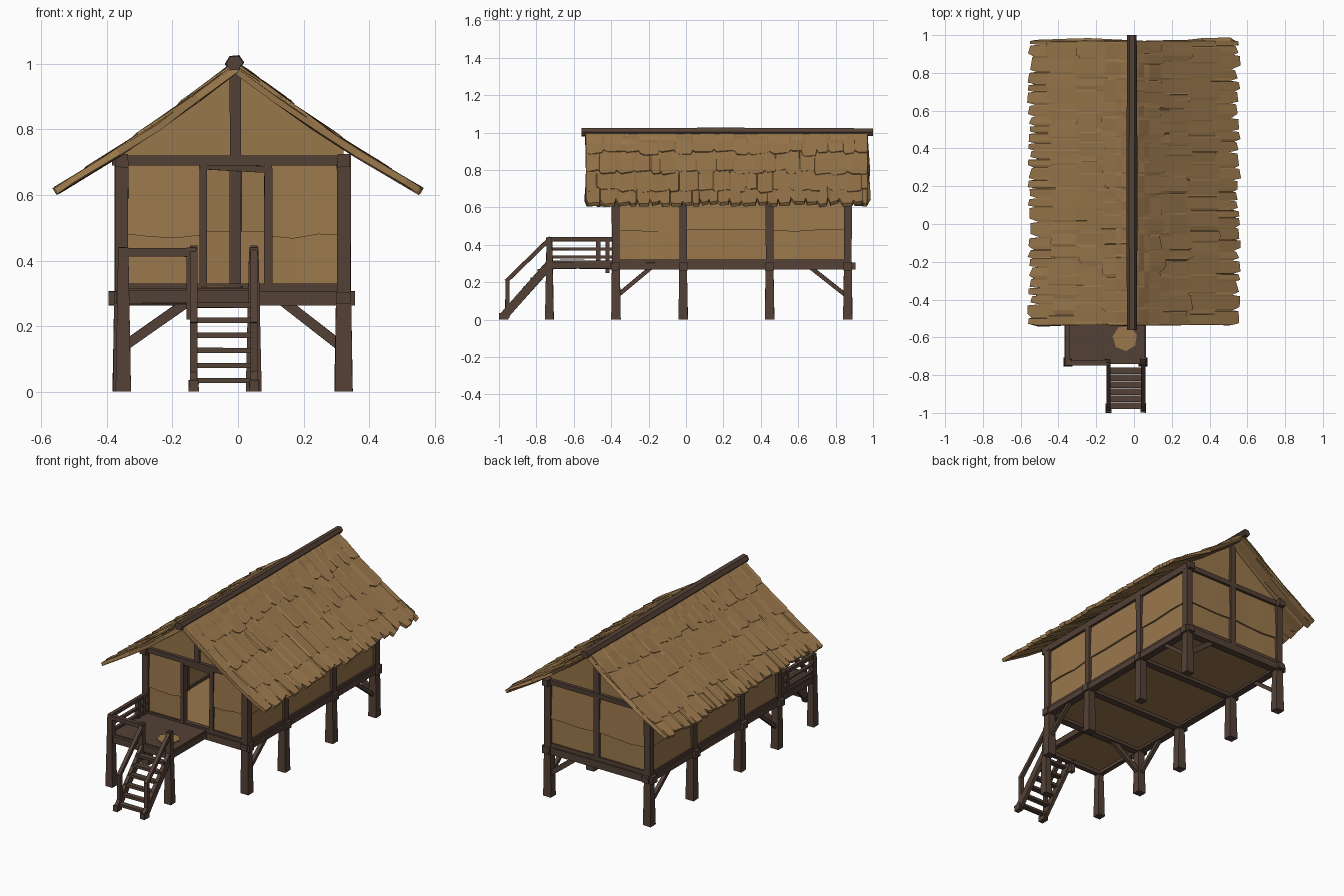
import bpy, bmesh, math, random
from mathutils import Vector as V

if "Cube" in bpy.data.objects:
    bpy.data.objects.remove(bpy.data.objects["Cube"])

random.seed(4)

def mat(name, c):
    m = bpy.data.materials.new(name)
    m.diffuse_color = (*c, 1)
    m.use_nodes = True
    m.node_tree.nodes["Principled BSDF"].inputs["Base Color"].default_value = m.diffuse_color
    return m

WOOD = mat("dark wood", (0.088, 0.053, 0.037))
STRAW = mat("straw thatch", (0.325, 0.188, 0.073))

def finish(name, bm, m, recalc=True):
    if recalc:
        bmesh.ops.recalc_face_normals(bm, faces=bm.faces)
    me = bpy.data.meshes.new(name)
    bm.to_mesh(me)
    bm.free()
    me.materials.append(m)
    ob = bpy.data.objects.new(name, me)
    bpy.context.collection.objects.link(ob)
    return ob

def beam(bm, p, q, w, h=None, taper=1.0):
    """Rough-hewn square timber from p to q; taper scales the q end."""
    h = h or w
    p, q = V(p), V(q)
    d = (q - p).normalized()
    side = V((1, 0, 0)) if abs(d.z) > 0.99 else d.cross(V((0, 0, 1))).normalized()
    up = side.cross(d)
    rings = []
    for c, k in ((p, 1), (q, taper)):
        ring = []
        for a, b in ((-1, -1), (1, -1), (1, 1), (-1, 1)):
            j = random.uniform(0.94, 1.06) * k * 0.5
            ring.append(bm.verts.new(c + side * a * w * j + up * b * h * j))
        rings.append(ring)
    a, b = rings
    bm.faces.new(a[::-1])
    bm.faces.new(b)
    for i in range(4):
        bm.faces.new((a[i], a[(i + 1) % 4], b[(i + 1) % 4], b[i]))

def timbers(name, items):
    bm = bmesh.new()
    for it in items:
        beam(bm, *it)
    return finish(name, bm, WOOD)

def prism(bm, pts, off):
    a = [bm.verts.new(V(p)) for p in pts]
    b = [bm.verts.new(V(p) + V(off)) for p in pts]
    bm.faces.new(a)
    bm.faces.new(b[::-1])
    n = len(a)
    for i in range(n):
        bm.faces.new((a[i], a[(i + 1) % n], b[(i + 1) % n], b[i]))

XL, XR, XC = -0.355, 0.322, -0.008
YS = (-0.375, -0.015, 0.447, 0.865)
YF, YB = YS[0], YS[-1]

# stilts flaring to the ground, and slimmer wall posts above
timbers("stilts", [((x, y, 0), (x, y, 0.29), 0.054, 0.05, 0.82) for x in (XL, XR) for y in YS])
timbers("wall_posts", [((x, y, 0.28), (x, y, 0.72), 0.042) for x in (XL, XR) for y in YS])

# floor frame
timbers("floor_beams",
        [((-0.395, y, 0.285), (0.357, y, 0.285), 0.045, 0.042) for y in YS] +
        [((x, -0.405, 0.287), (x, 0.905, 0.287), 0.045, 0.036) for x in (XL, XR)] +
        [((XL, y, 0.317), (XR, y, 0.317), 0.03, 0.026) for y in (YF, YB)] +
        [((x, YF, 0.312), (x, YB, 0.312), 0.03, 0.02) for x in (XL, XR)])

# diagonal braces under the floor
br = []
for x in (XL, XR):
    br += [((x, YF + 0.01, 0.13), (x, YF + 0.19, 0.28), 0.022),
           ((x, YB - 0.01, 0.13), (x, YB - 0.2, 0.28), 0.022)]
br += [((XL + 0.01, YF, 0.14), (XL + 0.21, YF, 0.28), 0.022, 0.03),
       ((XR - 0.01, YB, 0.14), (XR - 0.19, YB, 0.28), 0.022, 0.03)]
timbers("floor_braces", br)

# wall plates, tie beams and king posts
timbers("wall_plates",
        [((x, -0.42, 0.705), (x, 0.91, 0.705), 0.04, 0.04) for x in (XL, XR)] +
        [((-0.385, y, 0.705), (0.345, y, 0.705), 0.04, 0.03) for y in (YF, YB)])
timbers("king_posts", [((XC, YF, 0.71), (XC, YF, 0.97), 0.034),
                       ((XC, YB, 0.30), (XC, YB, 0.97), 0.036)])

# door frame
timbers("door_frame", [((-0.106, YF, 0.31), (-0.106, YF, 0.70), 0.022, 0.035),
                       ((0.092, YF, 0.31), (0.092, YF, 0.70), 0.024, 0.035),
                       ((-0.11, YF, 0.688), (0.10, YF, 0.677), 0.03, 0.02)])

# straw floor
bm = bmesh.new()
prism(bm, [(XL, YF, 0.283), (XR, YF, 0.283), (XR, YB, 0.283), (XL, YB, 0.283)], (0, 0, 0.025))
finish("house_floor", bm, STRAW)

# wall panels: two lapped straw courses between each pair of posts
def panel(bm, a, b, n, z0=0.315, z1=0.70):
    a, b, n = V((*a, 0)), V((*b, 0)), V((*n, 0))
    for lo, hi, out in ((z0, 0.49, 0.004), (0.475, z1, 0.012)):
        steps = 3
        zs = [lo + random.uniform(-0.008, 0.008) * (lo > z0) for _ in range(steps + 1)]
        outs = [out + random.uniform(-0.002, 0.004) for _ in range(steps + 1)]
        for i in range(steps):
            p, q = a.lerp(b, i / steps), a.lerp(b, (i + 1) / steps)
            prism(bm, [p + n * outs[i] + V((0, 0, zs[i])), q + n * outs[i + 1] + V((0, 0, zs[i + 1])),
                       q + n * 0.003 + V((0, 0, hi)), p + n * 0.003 + V((0, 0, hi))], -n * 0.012)

bm = bmesh.new()
for x, n in ((XL, -1), (XR, 1)):
    for y0, y1 in zip(YS, YS[1:]):
        panel(bm, (x, y0), (x, y1), (n, 0))
panel(bm, (XL, YF), (-0.106, YF), (0, -1))
panel(bm, (0.092, YF), (XR, YF), (0, -1))
panel(bm, (XL, YB), (XC, YB), (0, 1))
panel(bm, (XC, YB), (XR, YB), (0, 1))
finish("wall_panels", bm, STRAW)

# gable panels
bm = bmesh.new()
for y, n in ((YF, -1), (YB, 1)):
    for x in (XL, XR):
        prism(bm, [(x, y, 0.70), (XC, y, 0.70), (XC, y + n * 0.008, 0.975), (x, y, 0.745)],
              (0, -n * 0.012, 0))
finish("gable_panels", bm, STRAW)

# thatch: ragged courses on each slope
def thatch(name, side, s1, lift, thick, width, depth, vary):
    ys, ends = [], []
    y = -0.535
    while y < 0.968:
        w = min(random.uniform(0.6, 1.4) * width, 0.97 - y)
        e = s1 - random.uniform(0, vary)
        g = w * random.uniform(0.08, 0.3)
        ys += [y, y + g, y + w * 0.92]
        ends += [e - depth * random.uniform(0.4, 1), e, e - random.uniform(0, 0.03)]
        y += w
    ys.append(0.97)
    ends.append(s1 - depth)
    down = V((side * 0.573 if side > 0 else -0.557, 0, -0.375))
    norm = V((side * 0.545, 0, 0.838))
    bm = bmesh.new()
    rows = 4
    grid = []
    for r in range(rows + 1):
        t = r / rows
        row = []
        for yy, e in zip(ys, ends):
            s = e * t if r == rows else (s1 - depth - vary) * t
            l = lift + random.uniform(-0.003, 0.004) * (0 < r) - 0.012 * math.sin(math.pi * s)
            row.append(bm.verts.new(V((XC, yy, 0.993)) + down * s + norm * l))
        grid.append(row)
    for r in range(rows):
        for c in range(len(ys) - 1):
            f = [grid[r][c], grid[r + 1][c], grid[r + 1][c + 1], grid[r][c + 1]]
            bm.faces.new(f if side > 0 else f[::-1])
    ob = finish(name, bm, STRAW, False)
    mod = ob.modifiers.new("thickness", 'SOLIDIFY')
    mod.thickness = thick
    mod.offset = -1

for side, tag in ((-1, "left"), (1, "right")):
    thatch("roof_base_" + tag, side, 1.0, 0.0, 0.02, 0.06, 0.09, 0.03)
    for i, s1 in enumerate((0.84, 0.58, 0.32)):
        thatch(f"roof_course_{i + 1}_{tag}", side, s1, 0.004 + 0.004 * i, 0.006, 0.085, 0.05, 0.07)

# ridge pole
bm = bmesh.new()
rings = []
for y, r in ((-0.56, 0.024), (0.2, 0.027), (1.0, 0.023)):
    rings.append([bm.verts.new((XC - 0.003 + 1.1 * r * math.cos(a * math.pi / 3), y,
                                1.002 + r * math.sin(a * math.pi / 3 + 0.1))) for a in range(6)])
for a, b in zip(rings, rings[1:]):
    for i in range(6):
        bm.faces.new((a[i], a[(i + 1) % 6], b[(i + 1) % 6], b[i]))
bm.faces.new(rings[0])
bm.faces.new(rings[-1])
finish("ridge_pole", bm, WOOD)

# porch deck: plank top, straw underside
bm = bmesh.new()
prism(bm, [(-0.36, -0.72, 0.292), (0.055, -0.72, 0.292), (0.055, -0.38, 0.292), (-0.36, -0.38, 0.292)],
      (0, 0, 0.024))
ob = finish("porch_deck", bm, WOOD)
ob.data.materials.append(STRAW)
for f in ob.data.polygons:
    if f.normal.z < -0.5:
        f.material_index = 1
timbers("porch_frame", [((-0.37, -0.725, 0.29), (0.065, -0.725, 0.29), 0.03, 0.04),
                        ((-0.352, -0.74, 0.29), (-0.352, -0.38, 0.29), 0.03, 0.035),
                        ((0.048, -0.74, 0.29), (0.048, -0.38, 0.29), 0.03, 0.035)])
timbers("porch_legs", [((-0.35, -0.73, 0), (-0.35, -0.73, 0.44), 0.046, 0.046, 0.65),
                       ((0.048, -0.73, 0), (0.048, -0.73, 0.44), 0.046, 0.046, 0.6)])

# porch railing on the left side and front left
rails = [((-0.142, -0.73, 0.22), (-0.142, -0.73, 0.44), 0.028),
         ((-0.36, -0.735, 0.425), (-0.13, -0.735, 0.425), 0.026),
         ((-0.352, -0.47, 0.29), (-0.352, -0.47, 0.43), 0.024),
         ((-0.352, -0.42, 0.25), (-0.352, -0.42, 0.43), 0.022)]
for z, h in ((0.43, 0.022), (0.378, 0.014), (0.335, 0.014)):
    rails.append(((-0.352, -0.74, z), (-0.352, -0.385, z), 0.02, h))
timbers("porch_railing", rails)

# straw mat lying on the porch
bm = bmesh.new()
prism(bm, [(-0.048 + 0.066 * math.cos(a), -0.605 + 0.068 * math.sin(a), 0.318)
           for a in [i * math.tau / 7 + 0.3 for i in range(7)]], (0, 0, 0.005))
finish("straw_mat", bm, STRAW)

# stairs with stringers, treads and handrails
st = []
for x in (-0.135, 0.049):
    st += [((x, -0.975, 0.018), (x, -0.725, 0.30), 0.022, 0.045),
           ((x, -0.975, 0), (x, -0.975, 0.035), 0.03, 0.048),
           ((x, -0.955, 0.01), (x, -0.955, 0.215), 0.022),
           ((x, -0.962, 0.205), (x, -0.722, 0.438), 0.022)]
timbers("stair_sides", st)
timbers("stair_treads", [((-0.14, -0.962 + i * 0.037, 0.034 + i * 0.046),
                          (0.054, -0.962 + i * 0.037, 0.034 + i * 0.046), 0.034, 0.016)
                         for i in range(6)])
